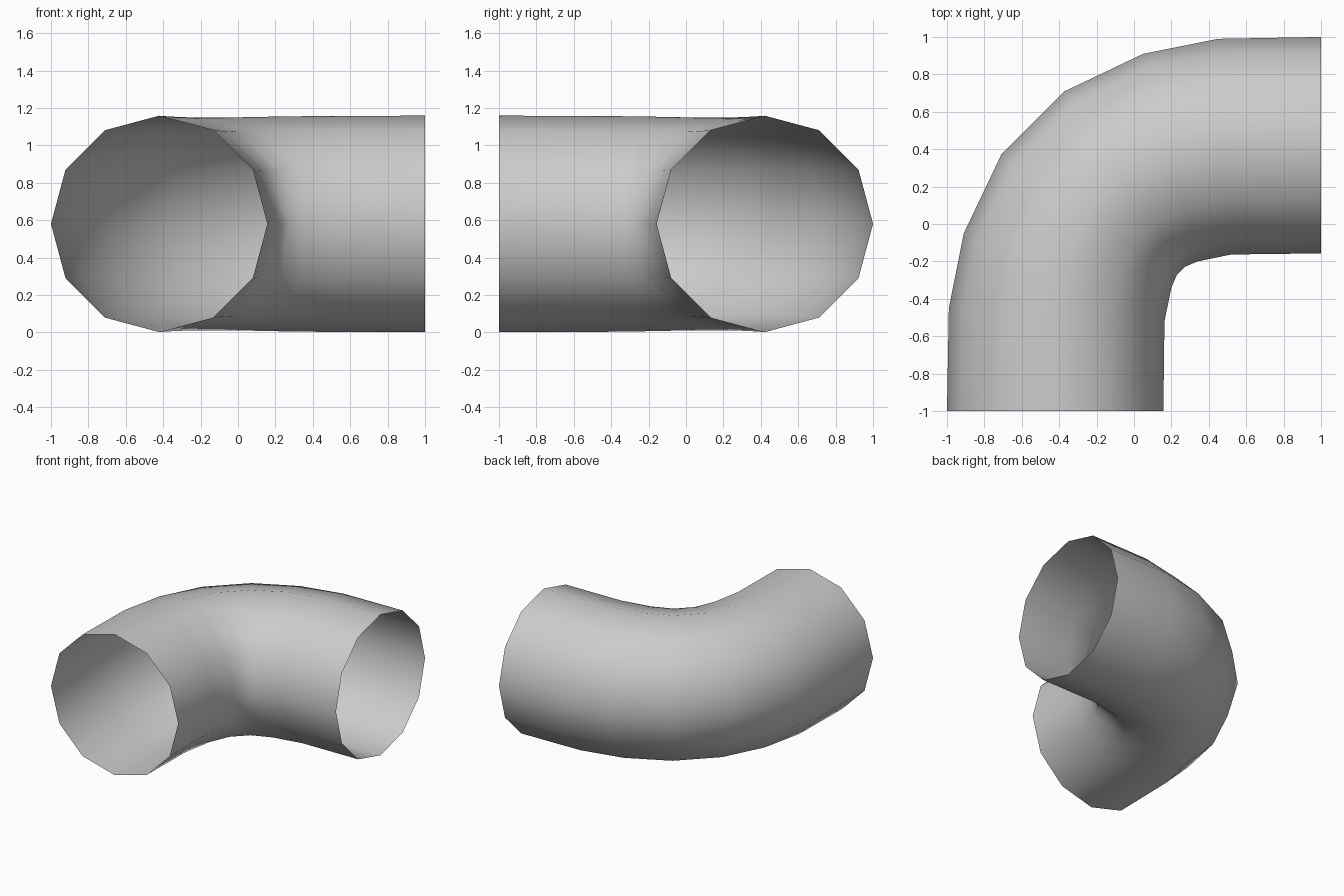
import bpy, bmesh, math
from mathutils import Vector

if "Cube" in bpy.data.objects:
    bpy.data.objects.remove(bpy.data.objects["Cube"])

SIDES, R = 12, 0.58

# Outer and inner bend points (top view) for the first half of the elbow
half = [((-1, -1), (0.157, -1)), ((-0.99, -0.45), (0.163, -0.52)),
        ((-0.91, -0.05), (0.20, -0.34)), ((-0.71, 0.37), (0.23, -0.27))]
# Second half mirrors across the diagonal
flip = lambda p: (-p[1], -p[0])
stations = half + [(flip(o), flip(i)) for o, i in reversed(half)]

# Elbow pipe: open single-wall tube lofted through the rings
bm = bmesh.new()
rings = []
for o, i in stations:
    o, i = Vector((*o, R)), Vector((*i, R))
    mid, arm = (o + i) / 2, (o - i) / 2
    up = Vector((0, 0, arm.length))
    rings.append([bm.verts.new(mid + arm * math.cos(a) + up * math.sin(a))
                  for a in (2 * math.pi * k / SIDES for k in range(SIDES))])
for a, b in zip(rings, rings[1:]):
    for k in range(SIDES):
        n = (k + 1) % SIDES
        bm.faces.new((a[k], a[n], b[n], b[k])).smooth = True

# Make the faces point outward
bm.normal_update()
f = bm.faces[:][0]
if f.normal.dot(f.calc_center_median() - Vector((-0.42, -0.75, R))) < 0:
    bmesh.ops.reverse_faces(bm, faces=bm.faces[:])

mesh = bpy.data.meshes.new("elbow_pipe")
bm.to_mesh(mesh)
bm.free()
obj = bpy.data.objects.new("elbow_pipe", mesh)
bpy.context.collection.objects.link(obj)
